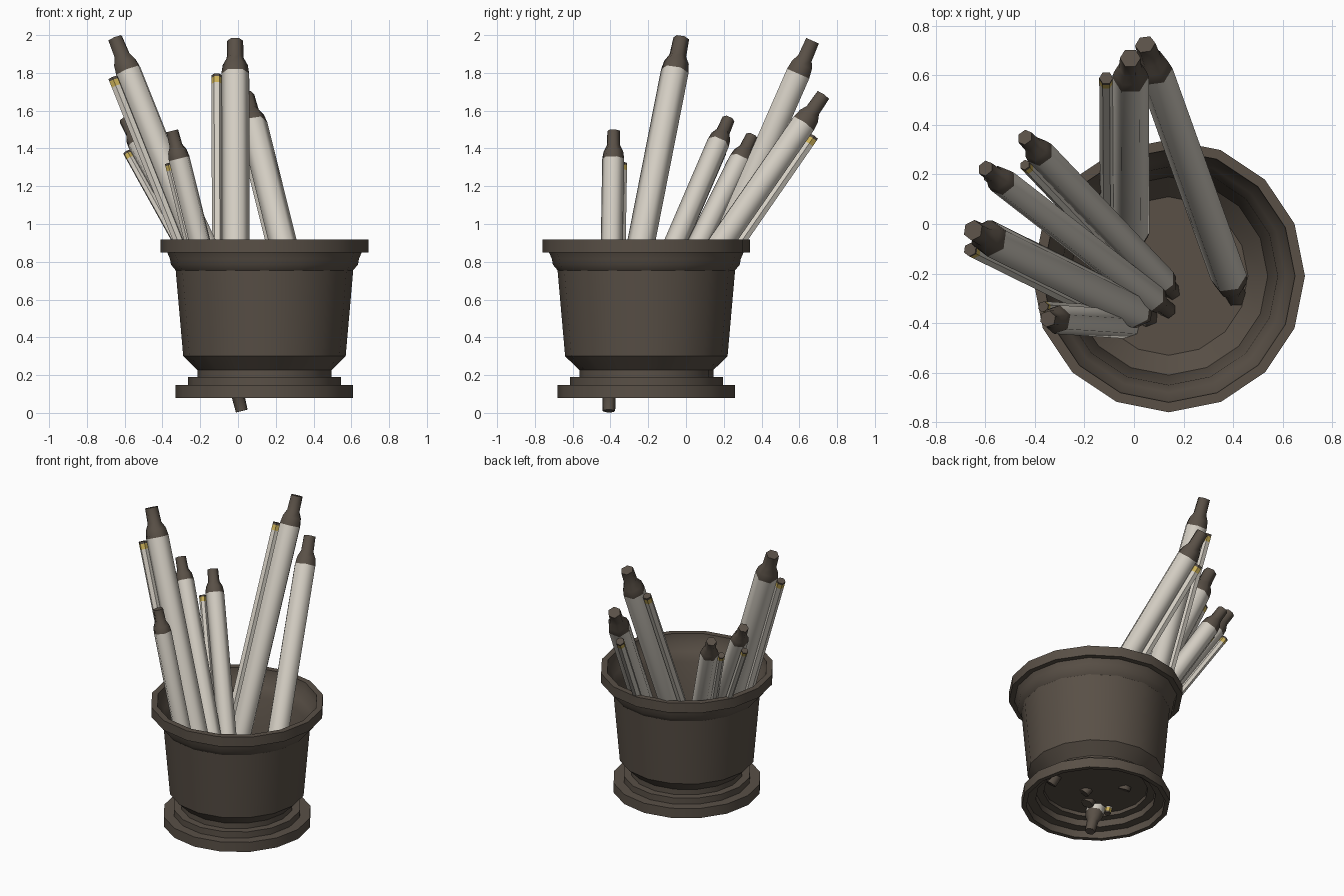
import bpy, math
from mathutils import Vector, Matrix

if "Cube" in bpy.data.objects:
    bpy.data.objects.remove(bpy.data.objects["Cube"])


def material(name, col):
    m = bpy.data.materials.new(name)
    m.diffuse_color = (*col, 1)
    m.use_nodes = True
    m.node_tree.nodes["Principled BSDF"].inputs["Base Color"].default_value = m.diffuse_color
    return m


BROWN = material("dark_brown", (0.10, 0.08, 0.062))
PALE = material("pale_grey", (0.65, 0.61, 0.54))
YELLOW = material("yellow", (0.60, 0.44, 0.10))


def lathe(name, profile, sides, mats, mat_rule, angle, matrix):
    """Revolve (radius, height) points about local z; radius 0 makes a pole."""
    verts, rings, faces, idx = [], [], [], []
    for r, z in profile:
        n = 1 if r == 0 else sides
        rings.append([len(verts) + i for i in range(n)])
        for i in range(n):
            a = 2 * math.pi * i / sides
            verts.append((r * math.cos(a), r * math.sin(a), z))
    for k in range(len(rings) - 1):
        a, b = rings[k], rings[k + 1]
        for i in range(sides):
            j = (i + 1) % sides
            quad = [a[i % len(a)], a[j % len(a)], b[j % len(b)], b[i % len(b)]]
            faces.append(list(dict.fromkeys(quad)))
            idx.append(mat_rule(k))
    me = bpy.data.meshes.new(name)
    me.from_pydata(verts, [], faces)
    for m in mats:
        me.materials.append(m)
    me.polygons.foreach_set("material_index", idx)
    me.shade_smooth()
    me.set_sharp_from_angle(angle=math.radians(angle))
    me.update()
    ob = bpy.data.objects.new(name, me)
    ob.matrix_world = matrix
    bpy.context.collection.objects.link(ob)
    return ob


# Pot: stepped hollow foot, flared body, wide rim and hollow inside
pot = [(0, 0.2), (0.33, 0.2), (0.33, 0.175), (0.38, 0.175), (0.38, 0.13),
       (0.44, 0.13), (0.44, 0.08), (0.47, 0.08), (0.47, 0.147), (0.405, 0.147),
       (0.405, 0.19), (0.355, 0.19), (0.355, 0.227), (0.43, 0.30), (0.47, 0.755),
       (0.495, 0.785), (0.50, 0.815), (0.515, 0.85), (0.55, 0.85), (0.55, 0.917),
       (0.51, 0.917), (0.505, 0.86), (0.47, 0.81), (0.44, 0.75), (0.40, 0.31),
       (0.32, 0.225), (0, 0.225)]
lathe("pot", pot, 16, [BROWN], lambda k: 0, 32, Matrix.Translation((0.14, -0.21, 0)))


def stick(name, top, bottom, side, s):
    """Pale stick with dark stepped ends and a thin banded rod along one side."""
    top, bottom = Vector(top), Vector(bottom)
    axis = top - bottom
    L = axis.length
    w = axis.normalized()
    u = Vector((side[0], side[1], 0))
    u = (u - w * u.dot(w)).normalized()
    v = w.cross(u)
    frame = Matrix((u, v, w)).transposed().to_4x4()

    # Body and ends share one mirrored profile
    end = [(0, 0), (0.042, 0), (0.045, 0.10), (0.066, 0.14), (0.074, 0.19)]
    half = [(r * s, h * s) for r, h in end]
    prof = half + [(r, L - h) for r, h in reversed(half)]
    lathe(name, prof, 6, [BROWN, PALE], lambda k: int(k == 4), 62,
          Matrix.Translation(bottom) @ frame)

    # Side rod: dark caps, yellow bands, pale length
    r = 0.028 * s
    cuts = [0.20, 0.215, 0.25]
    low = [(0, cuts[0] * s)] + [(r, c * s) for c in cuts]
    rod = low + [(q, L - h) for q, h in reversed(low)]
    colours = [0, 0, 2, 1, 2, 0, 0]
    lathe(name + "_side_rod", rod, 6, [BROWN, PALE, YELLOW], lambda k: colours[k], 40,
          Matrix.Translation(bottom + u * 0.098 * s) @ frame)


# Six leaning sticks: top, bottom, rod direction, scale
sticks = [
    ((-0.65, -0.025, 1.983), (0.07, -0.38, 0.18), (-0.9, -0.35), 1.0),
    ((-0.015, 0.67, 1.97), (-0.01, -0.11, 0.19), (-1, 0), 1.0),
    ((0.045, 0.725, 1.68), (0.42, -0.32, 0.17), (-0.5, 0.8), 1.0),
    ((-0.44, 0.35, 1.465), (0.17, -0.29, 0.18), (-0.8, -0.5), 0.8),
    ((-0.60, 0.225, 1.555), (0.14, -0.35, 0.22), (-0.8, 0.4), 0.8),
    ((-0.348, -0.383, 1.493), (0.02, -0.408, 0.01), (-0.7, 0.6), 0.8),
]
for i, args in enumerate(sticks):
    stick(f"stick_{i + 1}", *args)
